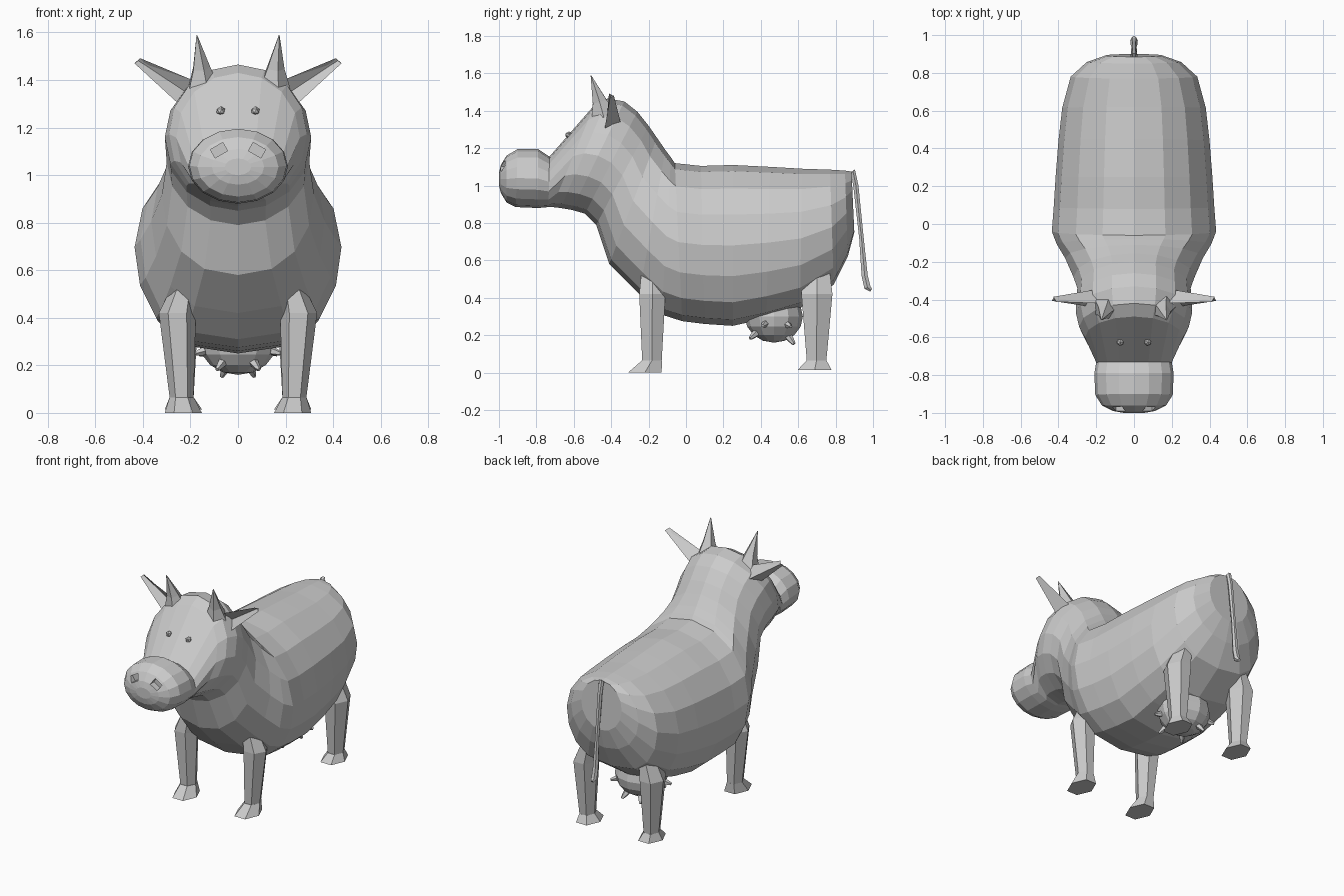
import bpy, bmesh, math
from mathutils import Vector

cube = bpy.data.objects.get("Cube")
if cube:
    bpy.data.objects.remove(cube, do_unlink=True)

grey = bpy.data.materials.new("plain_grey")
grey.use_nodes = True
grey.diffuse_color = (0.6, 0.6, 0.6, 1)
grey.node_tree.nodes["Principled BSDF"].inputs["Base Color"].default_value = (0.6, 0.6, 0.6, 1)


def finish(name, bm):
    """Turn a bmesh into a flat shaded grey object."""
    bmesh.ops.recalc_face_normals(bm, faces=bm.faces)
    mesh = bpy.data.meshes.new(name)
    bm.to_mesh(mesh)
    bm.free()
    mesh.materials.append(grey)
    obj = bpy.data.objects.new(name, mesh)
    bpy.context.collection.objects.link(obj)
    return obj


def loft(name, rings):
    """Skin a list of rings with quads and close both ends."""
    bm = bmesh.new()
    loops = [[bm.verts.new(p) for p in ring] for ring in rings]
    n = len(loops[0])
    for a, b in zip(loops, loops[1:]):
        for i in range(n):
            j = (i + 1) % n
            bm.faces.new((a[i], a[j], b[j], b[i]))
    bm.faces.new(loops[0])
    bm.faces.new(loops[-1])
    return finish(name, bm)


def hoop(y_top, z_top, y_bot, z_bot, half_width, belly=1.0, n=16):
    """Tilted oval ring from a top to a bottom point; belly below 1 fills out the lower half."""
    mid = Vector((0, (y_top + y_bot) / 2, (z_top + z_bot) / 2))
    up = Vector((0, y_top - y_bot, z_top - z_bot)) / 2
    ring = []
    for i in range(n):
        t = math.tau * i / n
        c, s = math.cos(t), math.sin(t)
        x = math.copysign(abs(s) ** (belly if c < -0.01 else 1), s)
        ring.append(mid + up * c + Vector((half_width * x, 0, 0)))
    return ring


def tube(name, path, sides):
    """Loft round rings along a list of (point, radius)."""
    rings = []
    for i, (p, r) in enumerate(path):
        a = Vector(path[max(i - 1, 0)][0])
        b = Vector(path[min(i + 1, len(path) - 1)][0])
        q = Vector((0, 0, 1)).rotation_difference((b - a).normalized())
        rings.append([Vector(p) + q @ Vector((r * math.cos(t), r * math.sin(t), 0))
                      for t in (math.tau * k / sides for k in range(sides))])
    return loft(name, rings)


# Barrel body from rump to shoulder: top y, z, bottom y, z, half width, belly
SHOULDER = (-0.06, 1.12, -0.02, 0.275, 0.435, 0.68)
loft("body", [hoop(*s) for s in (
    (0.885, 1.075, 0.90, 0.75, 0.15),
    (0.85, 1.08, 0.865, 0.62, 0.25, 0.9),
    (0.77, 1.085, 0.79, 0.47, 0.335, 0.7),
    (0.62, 1.09, 0.61, 0.345, 0.38, 0.65),
    (0.45, 1.10, 0.43, 0.29, 0.40, 0.65),
    (0.25, 1.11, 0.25, 0.25, 0.415, 0.68),
    (0.08, 1.105, 0.10, 0.26, 0.425, 0.68),
    SHOULDER)])

# Neck, head and muzzle
head = loft("head", [hoop(*s) for s in (
    SHOULDER,
    (-0.08, 1.15, -0.13, 0.31, 0.41, 0.68),
    (-0.11, 1.19, -0.25, 0.42, 0.365, 0.72),
    (-0.155, 1.255, -0.41, 0.58, 0.32, 0.85),
    (-0.20, 1.32, -0.48, 0.79, 0.30),
    (-0.26, 1.395, -0.54, 0.85, 0.305),
    (-0.33, 1.45, -0.61, 0.87, 0.308),
    (-0.42, 1.465, -0.67, 0.88, 0.29),
    (-0.49, 1.43, -0.715, 0.885, 0.26),
    (-0.73, 1.155, -0.735, 0.885, 0.20),
    (-0.79, 1.195, -0.79, 0.88, 0.21),
    (-0.90, 1.195, -0.91, 0.885, 0.205),
    (-0.96, 1.16, -0.96, 0.91, 0.17),
    (-0.99, 1.11, -0.99, 0.96, 0.11),
    (-1.0, 1.07, -1.0, 1.0, 0.055))])

# Nostrils cut into the muzzle
for s in (1, -1):
    bm = bmesh.new()
    bmesh.ops.create_cube(bm, size=1)
    cutter = finish("nostril_cutter", bm)
    cutter.hide_render = True
    cutter.scale = (0.06, 0.07, 0.04)
    cutter.rotation_euler = (0, s * math.radians(30), 0)
    cutter.location = (s * 0.08, -0.985, 1.105)
    mod = head.modifiers.new("nostril", "BOOLEAN")
    mod.operation = "DIFFERENCE"
    mod.object = cutter
    bpy.context.view_layer.update()
    bpy.context.view_layer.objects.active = head
    bpy.ops.object.modifier_apply(modifier=mod.name)
    bpy.data.objects.remove(cutter, do_unlink=True)

# Six-sided outline shared by legs and hooves (x, y factors)
HEX = ((-0.5, -1), (0.5, -1), (1, 0), (0.5, 1), (-0.5, 1), (-1, 0))


def hex_ring(x, y, z, rx, ry):
    return [(x + rx * a, y + ry * b, z) for a, b in HEX]


for s, side in ((1, "left"), (-1, "right")):
    # Legs: place, y, thigh x, thigh y radius, hoof y, sole height
    for place, y, x, ry, hoof_y, sole in (("front", -0.18, 0.255, 0.07, -0.22, 0.0),
                                          ("hind", 0.70, 0.245, 0.083, 0.688, 0.015)):
        loft(f"{place}_leg_{side}", [
            hex_ring(s * (x - 0.035), y, 0.56, 0.045, ry * 0.8),
            hex_ring(s * x, y, 0.42, 0.078, ry),
            hex_ring(s * 0.237, y - 0.002, 0.06, 0.05, 0.052)])
        loft(f"{place}_hoof_{side}", [
            hex_ring(s * 0.237, y - 0.002, 0.065, 0.051, 0.053),
            hex_ring(s * 0.23, hoof_y, sole, 0.078, 0.09)])

    # Horns
    tube(f"horn_{side}", [((s * 0.15, -0.44, 1.37), 0.07),
                          ((s * 0.156, -0.462, 1.45), 0.04),
                          ((s * 0.173, -0.508, 1.588), 0.002)], 5)

    # Ears: wedge with a groove along the front
    loft(f"ear_{side}", [[(s * x, y, z) for x, y, z in ring] for ring in (
        ((0.18, -0.42, 1.395), (0.22, -0.385, 1.35), (0.25, -0.435, 1.30), (0.22, -0.35, 1.34)),
        ((0.412, -0.412, 1.492), (0.42, -0.397, 1.482), (0.435, -0.407, 1.47), (0.425, -0.385, 1.48)))])

    # Eyes
    bm = bmesh.new()
    bmesh.ops.create_icosphere(bm, subdivisions=1, radius=0.02)
    bmesh.ops.translate(bm, verts=bm.verts, vec=(s * 0.073, -0.626, 1.27))
    finish(f"eye_{side}", bm)

    # Teats on this side of the udder
    for i, d in enumerate(((0.9, -0.3, -0.25), (0.45, -0.65, -0.6),
                           (0.9, 0.5, -0.3), (0.35, 0.55, -0.75))):
        d = Vector((s * d[0], d[1], d[2])).normalized()
        mid = Vector((0, 0.47, 0.30))
        tube(f"teat_{side}_{i + 1}", [(mid + d * 0.13, 0.022),
                                      (mid + d * 0.165, 0.017),
                                      (mid + d * 0.195, 0.009)], 5)

# Udder
bm = bmesh.new()
bmesh.ops.create_uvsphere(bm, u_segments=12, v_segments=8, radius=1)
for v in bm.verts:
    v.co = Vector((v.co.x * 0.165, 0.47 + v.co.y * 0.155, 0.30 + v.co.z * 0.14))
finish("udder", bm)

# Tail
tube("tail", [((0, 0.86, 1.04), 0.014), ((0, 0.893, 1.075), 0.018),
              ((0, 0.908, 1.0), 0.016), ((0, 0.938, 0.72), 0.014),
              ((0, 0.955, 0.52), 0.019), ((0, 0.97, 0.455), 0.02),
              ((0, 0.99, 0.44), 0.01)], 6)
